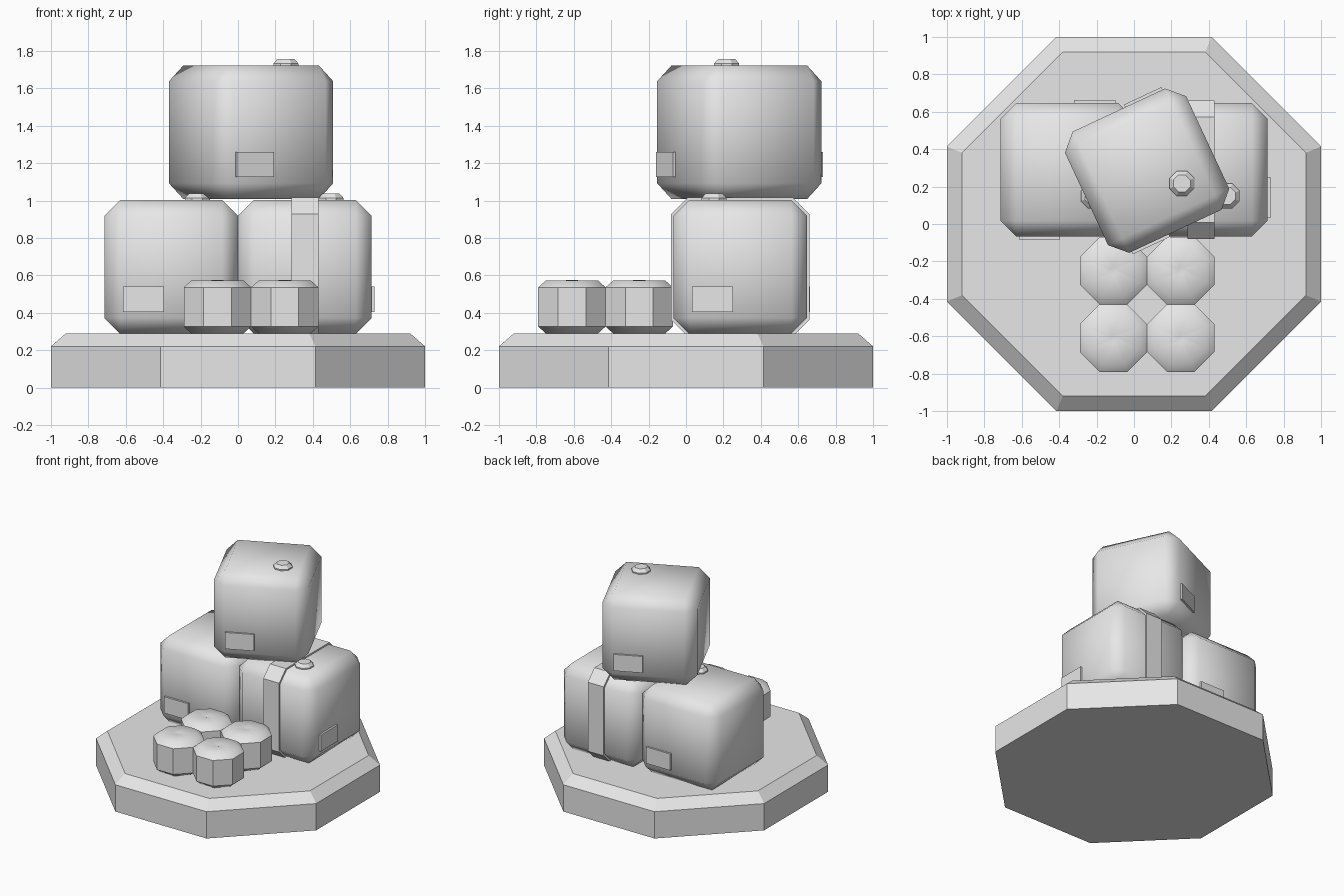
import bpy, bmesh, math
from mathutils import Matrix, Vector

if "Cube" in bpy.data.objects:
    bpy.data.objects.remove(bpy.data.objects["Cube"])

grey = bpy.data.materials.new("plain grey")
grey.diffuse_color = (0.8, 0.8, 0.8, 1)
grey.use_nodes = True
grey.node_tree.nodes["Principled BSDF"].inputs["Base Color"].default_value = grey.diffuse_color


def finish(name, bm, matrix=Matrix(), smooth=None):
    """Turn a bmesh into an object, optionally smoothed below an angle."""
    bmesh.ops.recalc_face_normals(bm, faces=bm.faces)
    me = bpy.data.meshes.new(name)
    bm.to_mesh(me)
    bm.free()
    me.materials.append(grey)
    ob = bpy.data.objects.new(name, me)
    ob.matrix_world = matrix
    bpy.context.collection.objects.link(ob)
    if smooth:
        bpy.ops.object.select_all(action='DESELECT')
        ob.select_set(True)
        bpy.context.view_layer.objects.active = ob
        bpy.ops.object.shade_smooth_by_angle(angle=math.radians(smooth))
    return ob


def octagon_stack(name, profile, loc, smooth=None):
    """Eight-sided solid from (apothem, height) rings; apothem 0 closes to a point."""
    bm = bmesh.new()
    rings = []
    for a, z in profile:
        r = a / math.cos(math.pi / 8)
        n = 8 if a else 1
        rings.append([bm.verts.new((r * math.cos((i + .5) * math.pi / 4),
                                    r * math.sin((i + .5) * math.pi / 4), z))
                      for i in range(n)])
    for lo, hi in zip(rings, rings[1:]):
        for i in range(8):
            j = (i + 1) % 8
            if len(hi) == 1:
                bm.faces.new((lo[i], lo[j], hi[0]))
            else:
                bm.faces.new((lo[i], lo[j], hi[j], hi[i]))
    bm.faces.new(rings[0][::-1])
    if len(rings[-1]) == 8:
        bm.faces.new(rings[-1])
    return finish(name, bm, Matrix.Translation(loc), smooth)


def block(name, size, matrix, bevel=0, axis=None, smooth=None):
    """Box with chamfered edges; axis limits the chamfer to edges along it."""
    bm = bmesh.new()
    bmesh.ops.create_cube(bm, size=1, matrix=Matrix.Diagonal((*size, 1)))
    if bevel:
        edges = [e for e in bm.edges if axis is None or
                 abs((e.verts[0].co - e.verts[1].co).normalized()[axis]) > .9]
        bmesh.ops.bevel(bm, geom=edges, offset=bevel, segments=1,
                        profile=.5, affect='EDGES')
    return finish(name, bm, matrix, smooth)


def crate(name, loc, turn, label_turns):
    """Chamfered crate with a knob on top and label plates on its sides."""
    place = Matrix.Translation(loc) @ Matrix.Rotation(math.radians(turn), 4, 'Z')
    block(name, (.715, .715, .715), place, bevel=.085, smooth=60)
    knob = place @ Vector((.14, -.14, .3575))
    octagon_stack(name + "_knob", [(.067, -.01), (.067, .01), (.045, .035)], knob)
    for k, angle in enumerate(label_turns):
        spin = Matrix.Rotation(math.radians(angle), 4, 'Z')
        block(f"{name}_label_{k + 1}", (.22, .03, .135),
              place @ spin @ Matrix.Translation((-.148, -.3575, -.173)))


# Platform
octagon_stack("platform", [(1, 0), (1, .22), (.92, .29)], (0, 0, 0))

# Stacked crates
crate("left_crate", (-.3575, .29, .645), 0, (0, 180))
crate("right_crate", (.3575, .29, .645), 0, (90,))
crate("top_crate", (.07, .285, 1.365), 25, (0, 180))

# Strap wrapped around the right crate
block("crate_strap", (.145, .74, .74), Matrix.Translation((.358, .29, .645)),
      bevel=.087, axis=0)

# Cluster of four short cans with a tiny dimple on top
can = [(.14, 0), (.18, .036), (.18, .246), (.14, .282), (.018, .284), (0, .278)]
for i, x in enumerate((-.11, .25)):
    for j, y in enumerate((-.25, -.61)):
        octagon_stack(f"can_{i * 2 + j + 1}", can, (x, y, .29), smooth=44)
